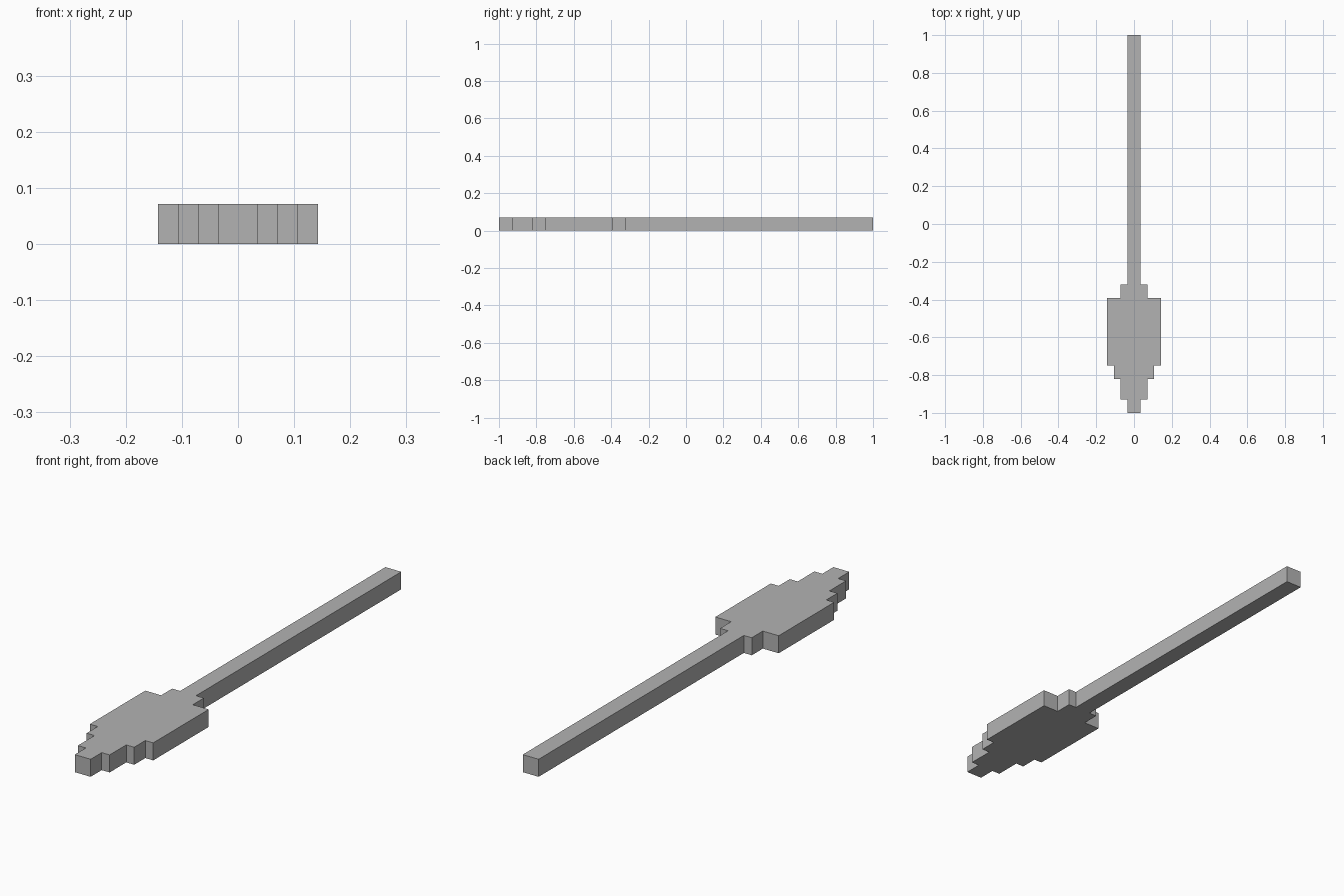
import bpy
import bmesh

cube = bpy.data.objects.get("Cube")
if cube:
    bpy.data.objects.remove(cube, do_unlink=True)

UNIT = 2 / 56  # grid step of the stepped outline

# Steps from tip to handle end: (half width, length) in grid units
STEPS = [(1, 2), (2, 3), (3, 2), (4, 10), (2, 2), (1, 37)]

grey = bpy.data.materials.new("plain_grey")
grey.use_nodes = True
colour = (0.45, 0.45, 0.45, 1)
grey.diffuse_color = colour
grey.node_tree.nodes["Principled BSDF"].inputs["Base Color"].default_value = colour

# Right-hand outline, then its mirror image to close the loop
side = []
y = -1.0
for half, length in STEPS:
    side.append((half * UNIT, y))
    y += length * UNIT
    side.append((half * UNIT, y))
outline = side + [(-px, py) for px, py in reversed(side)]

# Extrude the outline into one solid paddle
bm = bmesh.new()
base = bm.faces.new([bm.verts.new((px, py, 0)) for px, py in outline])
top = bmesh.ops.extrude_face_region(bm, geom=[base], use_keep_orig=True)
raised = [v for v in top["geom"] if isinstance(v, bmesh.types.BMVert)]
bmesh.ops.translate(bm, verts=raised, vec=(0, 0, 2 * UNIT))
bmesh.ops.recalc_face_normals(bm, faces=bm.faces[:])

mesh = bpy.data.meshes.new("stepped_paddle")
bm.to_mesh(mesh)
bm.free()
mesh.materials.append(grey)
paddle = bpy.data.objects.new("stepped_paddle", mesh)
bpy.context.collection.objects.link(paddle)
